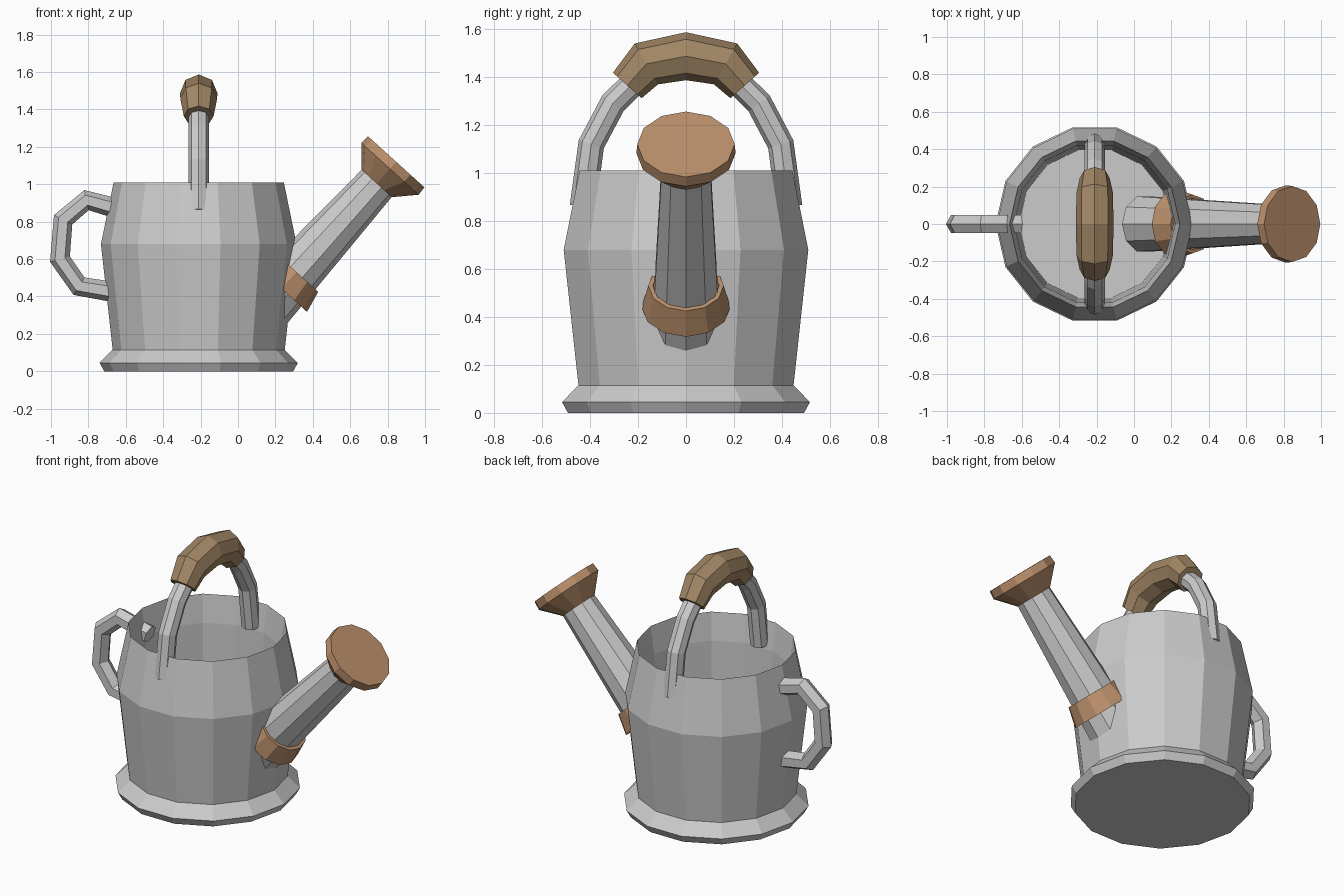
import bpy, bmesh
from math import sin, cos, tau
from mathutils import Vector

if "Cube" in bpy.data.objects:
    bpy.data.objects.remove(bpy.data.objects["Cube"])

CX = -0.21  # centre of the can


def material(name, rgb):
    m = bpy.data.materials.new(name)
    m.diffuse_color = (*rgb, 1)
    m.use_nodes = True
    m.node_tree.nodes["Principled BSDF"].inputs["Base Color"].default_value = m.diffuse_color
    return m


copper = material("copper", (0.50, 0.28, 0.15))
wood = material("wood", (0.36, 0.24, 0.13))


def skin(name, rings, mat=None, closed=False):
    """Join equal rings of points with quads; cap the ends unless closed."""
    bm = bmesh.new()
    vs = [[bm.verts.new(p) for p in r] for r in rings]
    n = len(vs[0])
    pairs = list(zip(vs, vs[1:]))
    if closed:
        pairs.append((vs[-1], vs[0]))
    for a, b in pairs:
        for i in range(n):
            j = (i + 1) % n
            bm.faces.new((a[i], a[j], b[j], b[i]))
    if not closed:
        bm.faces.new(vs[0][::-1])
        bm.faces.new(vs[-1])
    bmesh.ops.recalc_face_normals(bm, faces=bm.faces)
    me = bpy.data.meshes.new(name)
    bm.to_mesh(me)
    bm.free()
    ob = bpy.data.objects.new(name, me)
    bpy.context.collection.objects.link(ob)
    if mat:
        me.materials.append(mat)
    return ob


def circle(c, u, v, r, n, phase=0.0):
    return [c + u * (r * cos(tau * (i + phase) / n)) + v * (r * sin(tau * (i + phase) / n))
            for i in range(n)]


def lathe(name, profile, n, origin, axis, mat=None, closed=False, phase=0.0):
    """Revolve (radius, distance along axis) pairs; axis lies in the XZ plane."""
    axis = Vector(axis).normalized()
    v = Vector((0, 1, 0))
    u = v.cross(axis)
    rings = [circle(Vector(origin) + axis * h, u, v, r, n, phase) for r, h in profile]
    return skin(name, rings, mat, closed)


def sweep(name, path, radii, n, binormal, mat=None, phase=0.0):
    """Tube along a planar path with mitred corners."""
    pts = [Vector(p) for p in path]
    b = Vector(binormal)
    rings = []
    for i, p in enumerate(pts):
        before = (p - pts[max(i - 1, 0)]).normalized()
        after = (pts[min(i + 1, len(pts) - 1)] - p).normalized()
        u = b.cross((before + after).normalized())
        rings.append(circle(p, u, b, radii[i], n, phase))
    return skin(name, rings, mat)


def mirrored(half):
    """Extend a (y, z) half arch ending on y = 0 to both sides."""
    full = half + [(-y, z) for y, z in half[-2::-1]]
    return [(CX, y, z) for y, z in full]


# Can: outer wall, sharp rim, inner wall and floor
lathe("can_body",
      [(0.505, 0), (0.53, 0.045), (0.46, 0.115), (0.523, 0.68), (0.455, 1.01),
       (0.43, 0.84), (0.405, 0.10)],
      14, (CX, 0, 0), (0, 0, 1))

# Spout, its collar and the rose, all measured back from the spout tip
TIP, DIR = (0.742, 0, 1.005), (0.67, 0, 0.74)
lathe("spout", [(0.155, -1.03), (0.108, 0.01)], 10, TIP, DIR)
lathe("spout_collar", [(0.185, -0.76), (0.157, -0.64), (0.138, -0.64), (0.142, -0.76)],
      12, TIP, DIR, copper, closed=True)
lathe("spout_rose", [(0.11, 0), (0.207, 0.105), (0.203, 0.155)], 12, TIP, DIR, copper)

# Side handle loop
loop = [(-0.61, 0.86), (-0.81, 0.915), (-0.935, 0.81), (-0.952, 0.60),
        (-0.85, 0.455), (-0.61, 0.415)]
sweep("side_handle", [(x, 0, z) for x, z in loop], [0.055] * 6, 6, (0, 1, 0))

# Carrying arch and its grip
arch = mirrored([(0.43, 0.86), (0.395, 1.12), (0.305, 1.29), (0.16, 1.435), (0, 1.475)])
sweep("carrying_arch", arch, [0.055] * 9, 8, (1, 0, 0))
grip = mirrored([(0.245, 1.365), (0.165, 1.455), (0, 1.487)])
sweep("arch_grip", grip, [0.08, 0.098, 0.1, 0.098, 0.08], 8, (1, 0, 0), wood)
